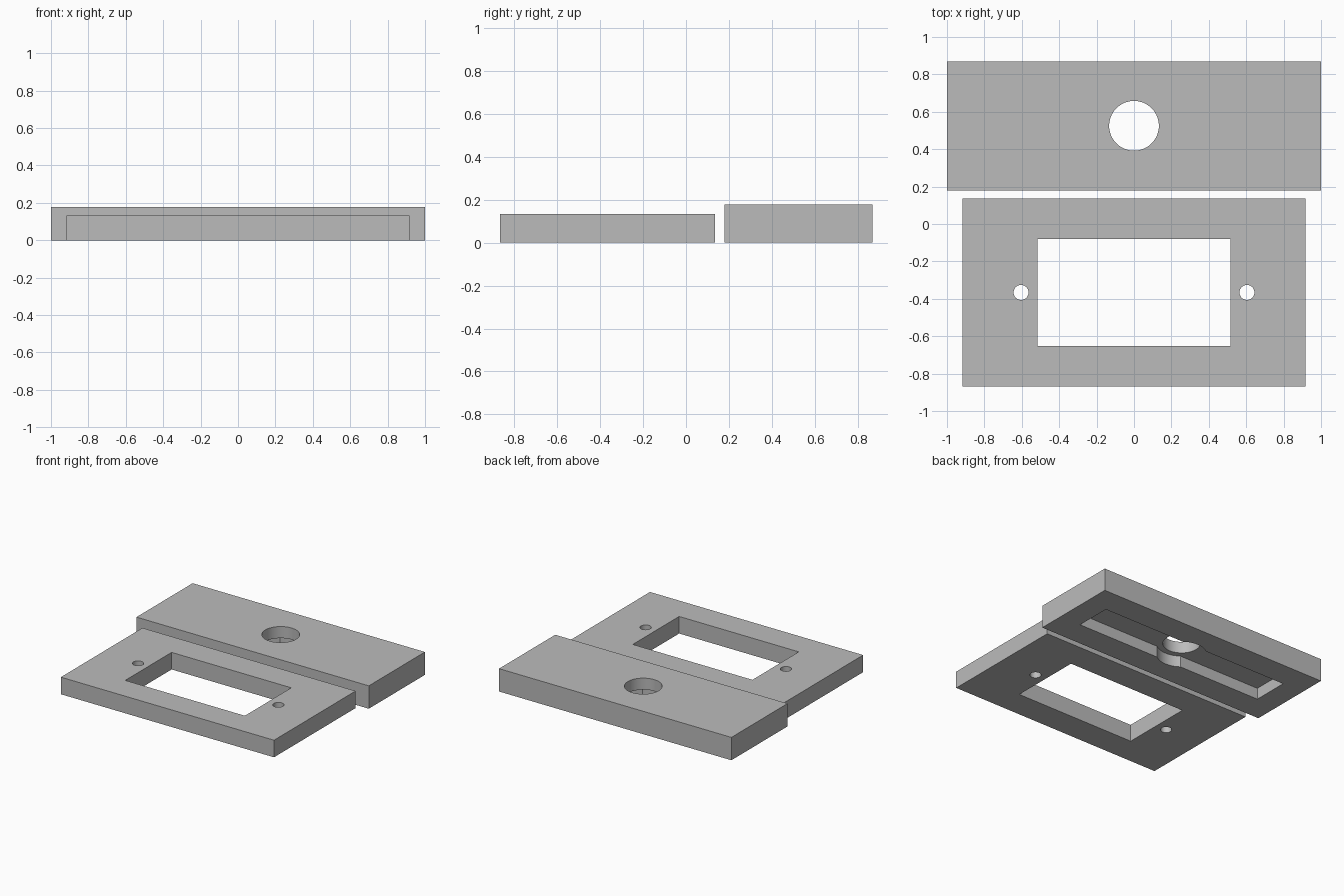
import bpy
import math

cube = bpy.data.objects.get("Cube")
if cube:
    bpy.data.objects.remove(cube, do_unlink=True)

grey = bpy.data.materials.new("plain grey")
grey.use_nodes = True
grey.diffuse_color = (0.5, 0.5, 0.5, 1)
grey.node_tree.nodes["Principled BSDF"].inputs["Base Color"].default_value = (0.5, 0.5, 0.5, 1)


def box(name, center, size, z0, z1):
    bpy.ops.mesh.primitive_cube_add(size=1, location=(*center, (z0 + z1) / 2))
    ob = bpy.context.object
    ob.name = name
    ob.scale = (*size, z1 - z0)
    bpy.ops.object.transform_apply(location=False, rotation=False, scale=True)
    ob.data.materials.append(grey)
    return ob


def rod(name, center, radius, z0, z1):
    bpy.ops.mesh.primitive_cylinder_add(vertices=64, radius=radius, depth=z1 - z0,
                                        location=(*center, (z0 + z1) / 2))
    ob = bpy.context.object
    ob.name = name
    ob.data.materials.append(grey)
    return ob


def cut(body, cutters):
    # Subtract each cutter in turn, then discard it
    for cutter in cutters:
        mod = body.modifiers.new("cut", "BOOLEAN")
        mod.operation = "DIFFERENCE"
        mod.solver = "EXACT"
        mod.object = cutter
        bpy.ops.object.select_all(action="DESELECT")
        body.select_set(True)
        bpy.context.view_layer.objects.active = body
        bpy.ops.object.modifier_apply(modifier=mod.name)
        bpy.data.objects.remove(cutter, do_unlink=True)
    bpy.ops.object.shade_smooth_by_angle(angle=math.radians(30))


# Thick back block: through hole, with a slot and wider bore underneath
hub = (0, 0.525)
slot_depth = 0.088
back_block = box("back_block", hub, (2, 0.69), 0, 0.178)
cut(back_block, [
    box("slot_cutter", hub, (1.64, 0.284), -0.1, slot_depth),
    rod("bore_cutter", hub, 0.178, -0.1, slot_depth),
    rod("hole_cutter", hub, 0.133, -0.1, 0.3),
])

# Thin front frame: rectangular window and a screw hole on each side
mid_y = -0.366
front_frame = box("front_frame", (0, mid_y), (1.835, 1.003), 0, 0.133)
cut(front_frame, [box("window_cutter", (0, mid_y), (1.03, 0.57), -0.1, 0.3)]
    + [rod("screw_cutter", (side * 0.604, mid_y), 0.04, -0.1, 0.3) for side in (-1, 1)])
